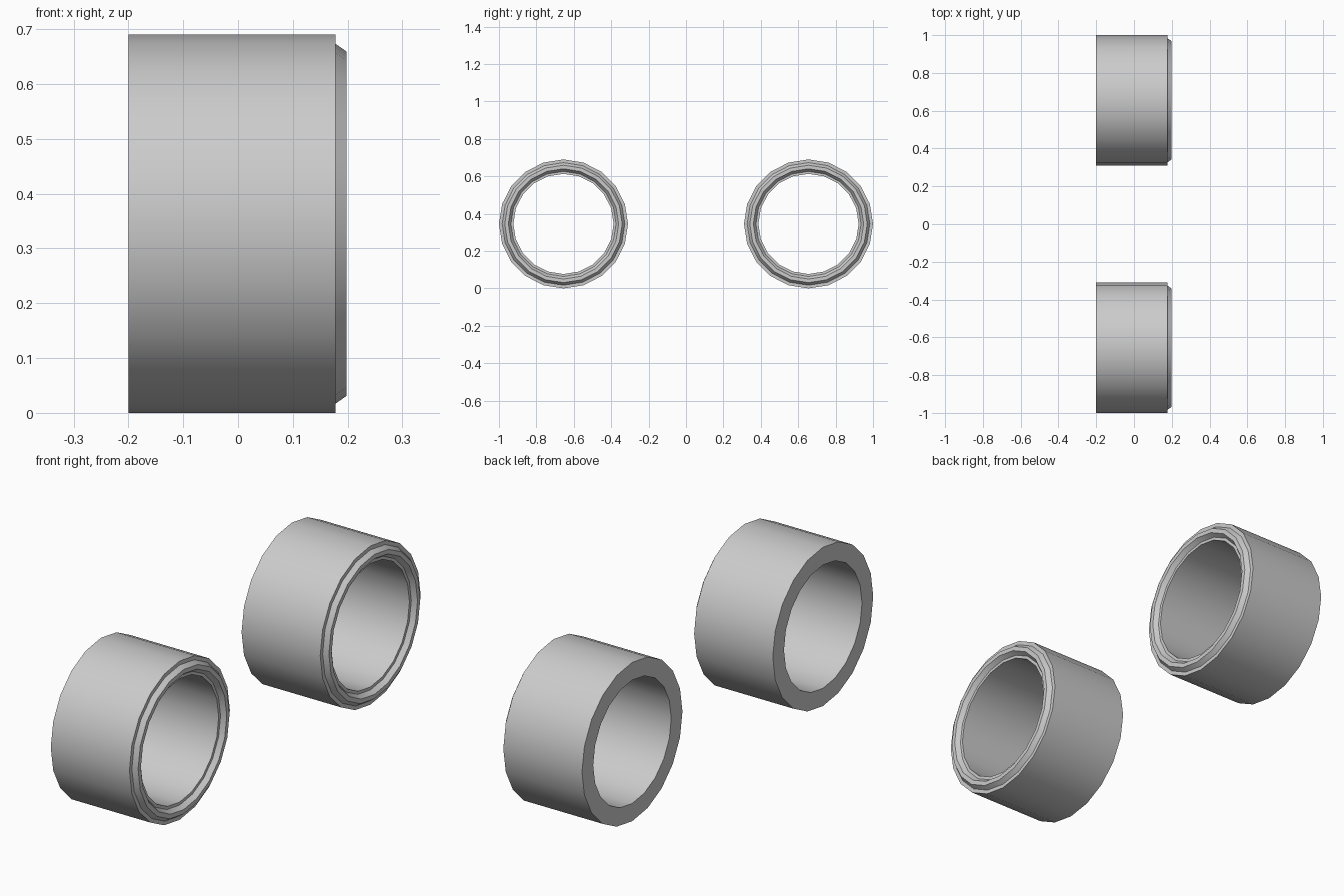
import bpy, bmesh, math

if "Cube" in bpy.data.objects:
    bpy.data.objects.remove(bpy.data.objects["Cube"])

SIDES = 20
R = 0.345
# ring cross-section: (x along axis, radius)
PROFILE = [(-0.2, R), (0.178, R), (0.178, 0.328), (0.198, 0.314),
           (0.198, 0.295), (0.178, 0.281), (0.178, 0.268), (-0.2, 0.268)]


def tyre_ring(name, y):
    bm = bmesh.new()
    loops = []
    for x, r in PROFILE:
        loops.append([bm.verts.new((x, r * math.sin(a), r * math.cos(a)))
                      for a in (2 * math.pi * i / SIDES for i in range(SIDES))])
    for k, a in enumerate(loops):
        b = loops[(k + 1) % len(loops)]
        for i in range(SIDES):
            j = (i + 1) % SIDES
            bm.faces.new((a[i], a[j], b[j], b[i]))
    bmesh.ops.recalc_face_normals(bm, faces=bm.faces)
    mesh = bpy.data.meshes.new(name)
    bm.to_mesh(mesh)
    bm.free()
    ob = bpy.data.objects.new(name, mesh)
    ob.location = (0, y, R)
    bpy.context.collection.objects.link(ob)
    # smooth round walls, crisp steps
    bpy.ops.object.select_all(action='DESELECT')
    ob.select_set(True)
    bpy.context.view_layer.objects.active = ob
    bpy.ops.object.shade_smooth_by_angle(angle=math.radians(30))


# front and rear rings
tyre_ring("front_tyre", -0.655)
tyre_ring("rear_tyre", 0.655)
